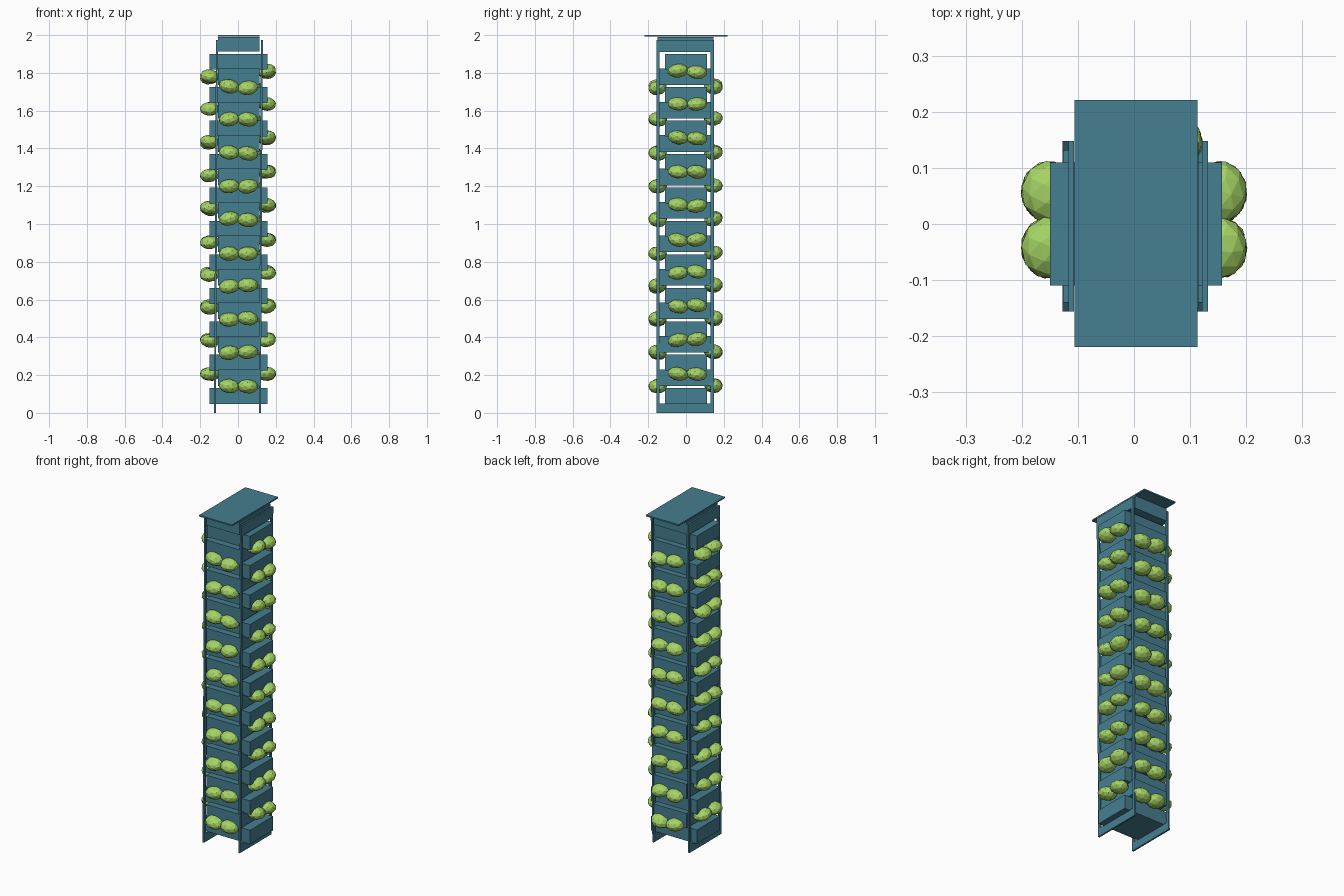
import bpy, random
from mathutils import Euler

if "Cube" in bpy.data.objects:
    bpy.data.objects.remove(bpy.data.objects["Cube"])

random.seed(4)


def material(name, rgb):
    m = bpy.data.materials.new(name)
    m.diffuse_color = (*rgb, 1)
    m.use_nodes = True
    m.node_tree.nodes["Principled BSDF"].inputs["Base Color"].default_value = m.diffuse_color
    return m


teal = material("teal paint", (0.06, 0.21, 0.28))
green = material("leaf green", (0.38, 0.66, 0.13))


def box(name, x0, x1, y0, y1, z0, z1, lean=0.0):
    """Box between limits; lean shifts x in proportion to height."""
    bpy.ops.mesh.primitive_cube_add(size=1)
    o = bpy.context.object
    o.name = name
    for v in o.data.vertices:
        z = z1 if v.co.z > 0 else z0
        v.co = ((x1 if v.co.x > 0 else x0) + lean * z,
                y1 if v.co.y > 0 else y0, z)
    o.data.materials.append(teal)
    return o


def plant(name, loc, scale):
    """Low-poly flattened leaf clump with a little random turn."""
    bpy.ops.mesh.primitive_ico_sphere_add(subdivisions=2, radius=1, location=loc)
    o = bpy.context.object
    o.name = name
    spin = Euler([random.uniform(-3, 3) for _ in range(3)]).to_matrix()
    for v in o.data.vertices:
        v.co = spin @ v.co
    o.scale = scale
    o.rotation_euler = [random.uniform(-0.22, 0.22) for _ in range(3)]
    o.data.materials.append(green)
    return o


STEP = 0.177

# stacked trough boxes, alternately crossing left-right and front-back
for i in range(11):
    z = 0.047 + i * STEP
    box("side_trough", -0.15, 0.157, -0.11, 0.11, z, z + 0.084)
    z = 0.143 + i * STEP
    box("front_trough", -0.106, 0.115, -0.15, 0.145, z, min(z + 0.088, 1.99))

# two slightly leaning side frames: posts and end rails
for x, name in ((-0.127, "left"), (0.111, "right")):
    lean, t = 0.0053, 0.010
    for y0, y1 in ((-0.156, -0.139), (0.131, 0.148)):
        box(name + "_frame_post", x, x + t, y0, y1, 0, 1.975, lean)
    box(name + "_bottom_rail", x, x + t, -0.139, 0.131, 0, 0.05, lean)
    box(name + "_top_rail", x, x + t, -0.139, 0.131, 1.91, 1.975, lean)

# lid
box("lid", -0.106, 0.113, -0.219, 0.221, 1.992, 2.0)

# pairs of plants on all four sides
for i in range(10):
    zx, zy = 0.21 + i * 0.1775, 0.145 + i * 0.1755
    for k in (-0.042, 0.057):
        dz = random.uniform(-0.006, 0.006)
        plant("right_plant", (0.152, k, zx + dz), (0.05, 0.056, 0.036))
        plant("left_plant", (-0.15, k, zx - 0.004 * i * 0.8 + dz), (0.052, 0.056, 0.036))
        plant("front_plant", (k - 0.005, -0.15, zy + dz), (0.056, 0.05, 0.038))
        plant("back_plant", (k + 0.01, 0.145, zy + 0.004 + dz), (0.056, 0.05, 0.038))
